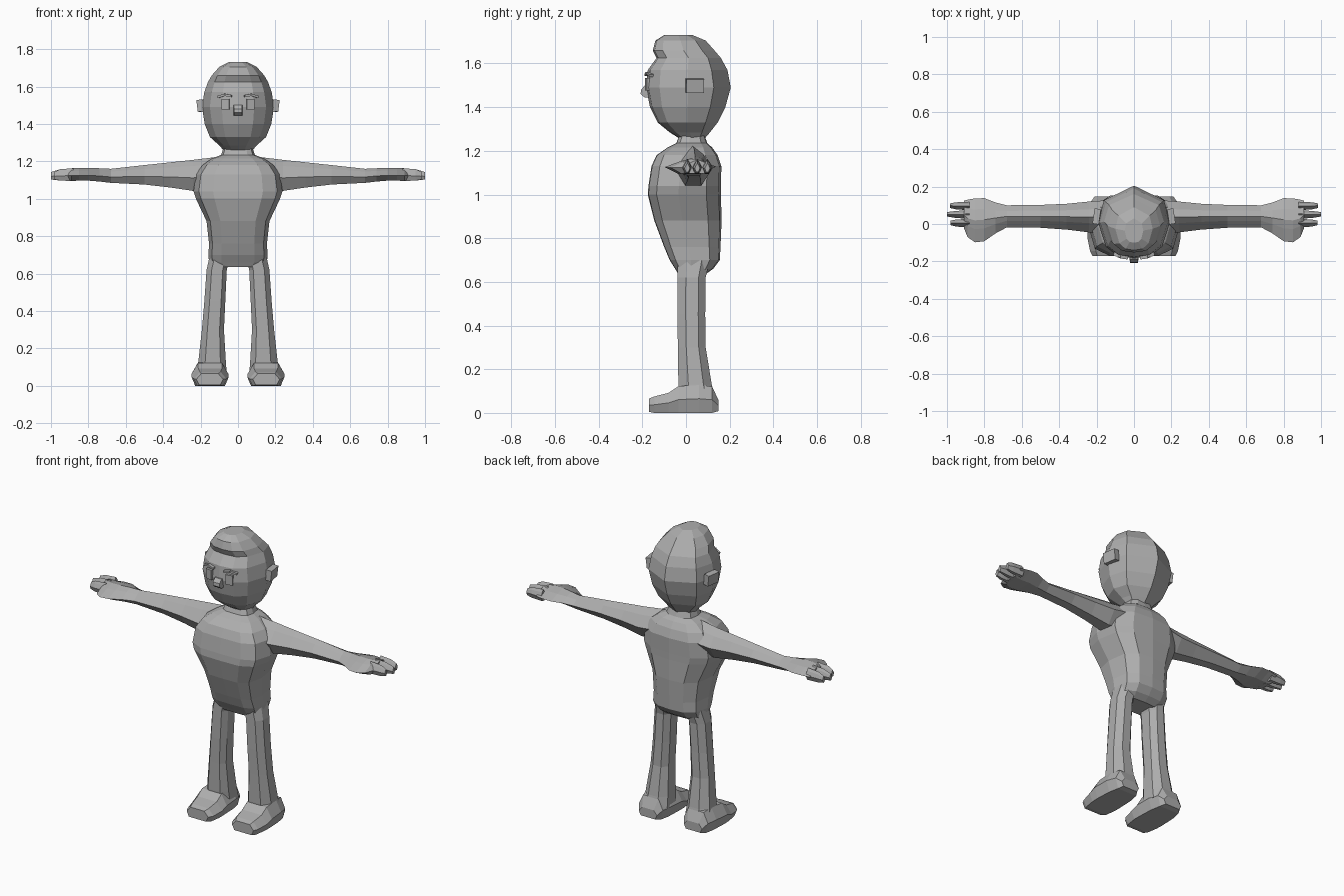
import bpy, bmesh
from mathutils import Vector, Matrix

skin = bpy.data.materials.new("plain grey")
skin.diffuse_color = (0.42, 0.42, 0.42, 1)


def finish(name, bm):
    bmesh.ops.recalc_face_normals(bm, faces=bm.faces)
    me = bpy.data.meshes.new(name)
    bm.to_mesh(me)
    bm.free()
    me.materials.append(skin)
    ob = bpy.data.objects.new(name, me)
    bpy.context.collection.objects.link(ob)
    return ob


def loft(name, rings):
    """Skin a list of equal-length point rings and cap both ends."""
    bm = bmesh.new()
    vs = [[bm.verts.new(p) for p in r] for r in rings]
    n = len(vs[0])
    for a, b in zip(vs, vs[1:]):
        for i in range(n):
            j = (i + 1) % n
            bm.faces.new((a[i], a[j], b[j], b[i]))
    bm.faces.new(vs[0])
    bm.faces.new(vs[-1])
    return finish(name, bm)


def body_ring(half, z, w, front, back):
    """Symmetric horizontal ring from a half section of (x, depth) fractions."""
    right = [(x * w, front + (back - front) * u, z) for x, u in half]
    left = [(-x, y, zz) for x, y, zz in reversed(right) if x > 1e-6]
    return right + left


def box(name, centre, size, rot_y=0, rot_z=0):
    bm = bmesh.new()
    m = (Matrix.Translation(centre) @ Matrix.Rotation(rot_z, 4, 'Z')
         @ Matrix.Rotation(rot_y, 4, 'Y') @ Matrix.Diagonal((*size, 1)))
    bmesh.ops.create_cube(bm, size=1, matrix=m)
    return finish(name, bm)


# Head with the hair overhang at the brow: z, half width, front, back
head_half = [(0, 0), (.45, .03), (.78, .16), (1, .5), (.83, .8), (0, 1)]
head = [(1.25, .07, -.02, .08), (1.285, .10, -.075, .11), (1.33, .15, -.13, .145),
        (1.40, .178, -.165, .18), (1.49, .193, -.183, .205), (1.57, .18, -.175, .19),
        (1.625, .16, -.135, .16), (1.66, .14, -.152, .13), (1.705, .10, -.14, .09),
        (1.73, .05, -.10, .03)]
loft("head", [body_ring(head_half, *r) for r in head])

# Neck and torso in one skin
torso_half = [(0, 0), (.56, .01), (.88, .12), (1, .42), (.9, .8), (.55, .97), (0, 1)]
torso = [(.635, .13, -.035, .09), (.66, .155, -.05, .125), (.70, .158, -.075, .155),
         (.76, .155, -.10, .158), (.88, .168, -.145, .163), (1.0, .225, -.175, .16),
         (1.04, .238, -.172, .16), (1.13, .225, -.158, .162), (1.18, .19, -.135, .145),
         (1.215, .14, -.085, .12), (1.235, .09, -.045, .098), (1.27, .078, -.03, .085)]
loft("torso", [body_ring(torso_half, *r) for r in torso])

# Arm: x, front, back, bottom, top
hex_cut = [(0, .42), (.3, .8), (.5, 1), (.75, .8), (1, .45), (.7, 0), (.25, 0)]
arm = [(.10, -.07, .13, 1.06, 1.225), (.24, -.045, .12, 1.042, 1.208),
       (.36, -.03, .108, 1.06, 1.195), (.50, -.02, .102, 1.076, 1.18),
       (.68, -.018, .10, 1.085, 1.16)]
# Palm broadens towards the thumb side
palm = [(.68, -.018, .10, 1.085, 1.16), (.74, -.05, .115, 1.092, 1.163),
        (.80, -.092, .138, 1.097, 1.165), (.85, -.098, .137, 1.097, 1.165),
        (.89, -.07, .13, 1.095, 1.163), (.91, -.02, .125, 1.097, 1.16)]
leg = [(.70, .04, .15, -.04, .11), (.62, .06, .168, -.04, .09), (.45, .068, .18, -.04, .088),
       (.30, .075, .193, -.037, .09), (.13, .065, .212, -.035, .118), (.06, .06, .225, -.03, .135)]
leg_cut = [(.2, 0), (.75, 0), (1, .3), (1, .75), (.7, 1), (.25, 1), (0, .75), (0, .25)]
# Shoe stations along y: y, inner, outer, bottom, top
shoe = [(-.17, .08, .222, .005, .065), (-.145, .062, .235, 0, .075), (-.08, .05, .248, 0, .092),
        (-.035, .05, .25, 0, .122), (.06, .055, .245, 0, .13), (.12, .07, .23, 0, .12),
        (.148, .09, .21, .008, .06)]
shoe_cut = [(.1, 0), (.9, 0), (1, .5), (.82, 1), (.18, 1), (0, .5)]

for s, side in ((1, "left"), (-1, "right")):
    def along_x(st):
        return [[(s * x, f + (b - f) * u, lo + (hi - lo) * v) for u, v in hex_cut]
                for x, f, b, lo, hi in st]
    loft(side + "_arm", along_x(arm))
    loft(side + "_palm", along_x(palm))
    # Three abutting fingers with tapered tips
    for i, tip in enumerate((.98, 1.0, .985)):
        a = -.018 + .046 * i
        loft(f"{side}_finger_{i + 1}", along_x([
            (.88, a, a + .046, 1.095, 1.163), (.95, a + .004, a + .042, 1.097, 1.158),
            (tip, a + .012, a + .036, 1.103, 1.143)]))
    loft(side + "_leg", [[(s * (a + (b - a) * u), f + (k - f) * v, z) for u, v in leg_cut]
                         for z, a, b, f, k in leg])
    loft(side + "_shoe", [[(s * (a + (b - a) * u), y, lo + (hi - lo) * v) for u, v in shoe_cut]
                          for y, a, b, lo, hi in shoe])
    # Face details
    box(side + "_ear", (s * .196, .04, 1.498), (.034, .082, .064), s * .12, s * .15)
    box(side + "_eye", (s * .065, -.169, 1.505), (.042, .03, .058), 0, s * .2)
    box(side + "_eyebrow_inner", (s * .052, -.172, 1.552), (.04, .03, .012), -s * .2, s * .15)
    box(side + "_eyebrow_outer", (s * .087, -.16, 1.55), (.04, .03, .012), s * .3, s * .3)

# Nose wedge
loft("nose", [[(-.024, -.17, z), (.024, -.17, z), (.022, y, z), (-.022, y, z)]
              for z, y in ((1.445, -.19), (1.46, -.208), (1.48, -.206), (1.5, -.188))])
